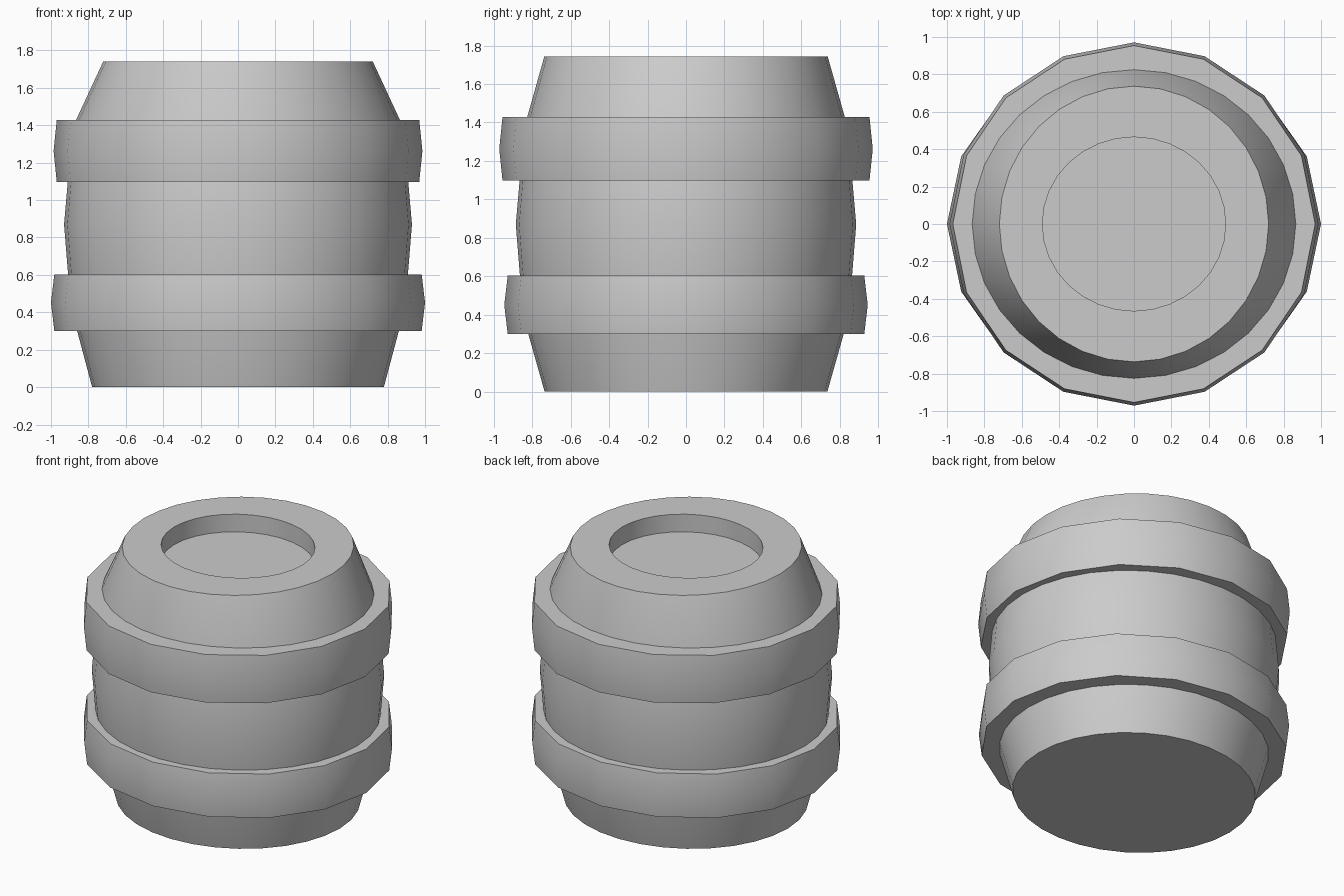
import bpy
import bmesh
import math

if "Cube" in bpy.data.objects:
    bpy.data.objects.remove(bpy.data.objects["Cube"])


def lathe(name, rings, sides, closed=False):
    """Loft elliptical rings (x radius, y radius, z) into a solid."""
    bm = bmesh.new()
    loops = []
    for rx, ry, z in rings:
        loops.append([bm.verts.new((rx * math.cos(math.tau * i / sides),
                                    ry * math.sin(math.tau * i / sides), z))
                      for i in range(sides)])
    pairs = list(zip(loops, loops[1:]))
    if closed:
        pairs.append((loops[-1], loops[0]))
    else:
        bm.faces.new(loops[0][::-1])
        bm.faces.new(loops[-1])
    for a, b in pairs:
        for i in range(sides):
            j = (i + 1) % sides
            bm.faces.new((a[i], a[j], b[j], b[i]))
    bmesh.ops.recalc_face_normals(bm, faces=bm.faces[:])
    mesh = bpy.data.meshes.new(name)
    bm.to_mesh(mesh)
    bm.free()
    ob = bpy.data.objects.new(name, mesh)
    bpy.context.collection.objects.link(ob)
    bpy.ops.object.select_all(action='DESELECT')
    ob.select_set(True)
    bpy.context.view_layer.objects.active = ob
    bpy.ops.object.shade_smooth_by_angle(angle=math.radians(30))
    return ob


# Bulging barrel body with a round recess in the lid
lathe("barrel_body", [
    (0.78, 0.735, 0.0),
    (0.86, 0.82, 0.30),
    (0.905, 0.86, 0.56),
    (0.93, 0.885, 0.87),
    (0.91, 0.865, 1.10),
    (0.865, 0.825, 1.43),
    (0.72, 0.737, 1.742),
    (0.49, 0.465, 1.742),
    (0.49, 0.465, 1.62),
], 32)


# Sixteen-sided hoops, slightly crowned at mid height
def hoop(name, z0, z1, rx, ry, lip):
    lathe(name, [
        (0.83, 0.79, z0),
        (rx - lip, ry - lip, z0),
        (rx, ry, (z0 + z1) / 2),
        (rx - lip, ry - lip, z1),
        (0.83, 0.79, z1),
    ], 16, closed=True)


hoop("lower_hoop", 0.30, 0.603, 1.0, 0.945, 0.018)
hoop("upper_hoop", 1.097, 1.428, 0.986, 0.971, 0.017)
